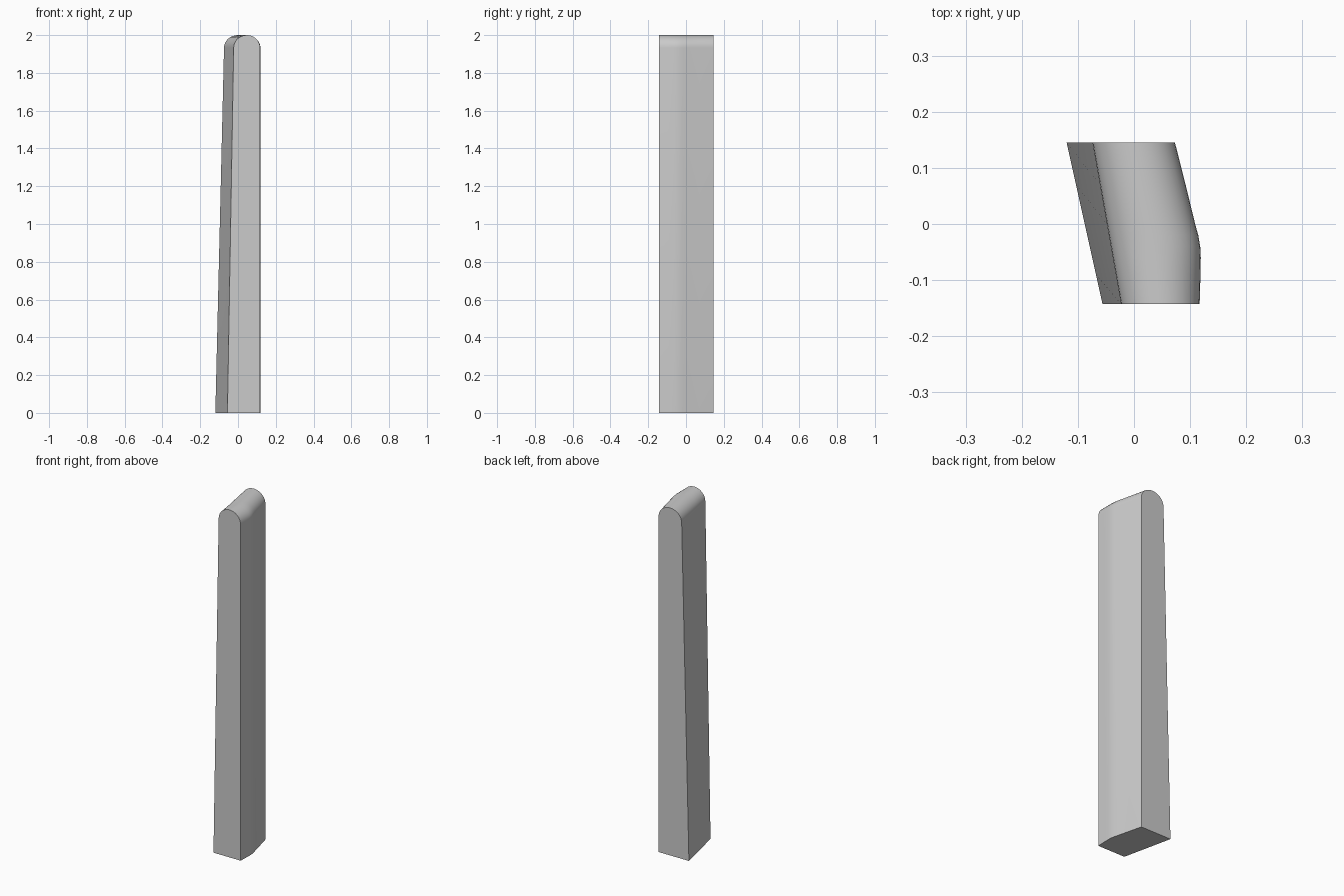
import bpy, bmesh, math

if "Cube" in bpy.data.objects:
    bpy.data.objects.remove(bpy.data.objects["Cube"])

Y0, Y1 = -0.143, 0.145          # front and back
SPRING, TOP = 1.933, 2.0        # start of the rounded crown, and its peak
ARC = 16
# right-hand wall in plan: (y, x)
RIGHT = [(Y0, 0.117), (-0.09, 0.1185), (-0.06, 0.119), (-0.04, 0.118),
         (-0.02, 0.1145), (0.0, 0.109), (0.07, 0.092), (Y1, 0.073)]


def section(y, right):
    """Slab outline at depth y: leaning left wall, upright right wall, round crown."""
    t = (y - Y0) / (Y1 - Y0)
    left_foot = -0.056 - 0.064 * t
    left_top = -0.023 - 0.051 * t
    mid, half = (left_top + right) / 2, (right - left_top) / 2
    pts = [(left_foot, y, 0), (right, y, 0)]
    for i in range(ARC + 1):
        a = math.pi * i / ARC
        pts.append((mid + half * math.cos(a), y,
                    SPRING + (TOP - SPRING) * math.sin(a)))
    return pts


# curved slab: sections lofted from front to back
bm = bmesh.new()
rings = [[bm.verts.new(p) for p in section(y, x)] for y, x in RIGHT]
n = len(rings[0])
for a, b in zip(rings, rings[1:]):
    for i in range(n):
        j = (i + 1) % n
        bm.faces.new((a[i], a[j], b[j], b[i]))
bm.faces.new(rings[0])
bm.faces.new(rings[-1])
bmesh.ops.recalc_face_normals(bm, faces=bm.faces)

mesh = bpy.data.meshes.new("rounded_slab")
bm.to_mesh(mesh)
bm.free()
slab = bpy.data.objects.new("rounded_slab", mesh)
bpy.context.collection.objects.link(slab)
bpy.context.view_layer.objects.active = slab
slab.select_set(True)
bpy.ops.object.shade_smooth_by_angle(angle=math.radians(30))
